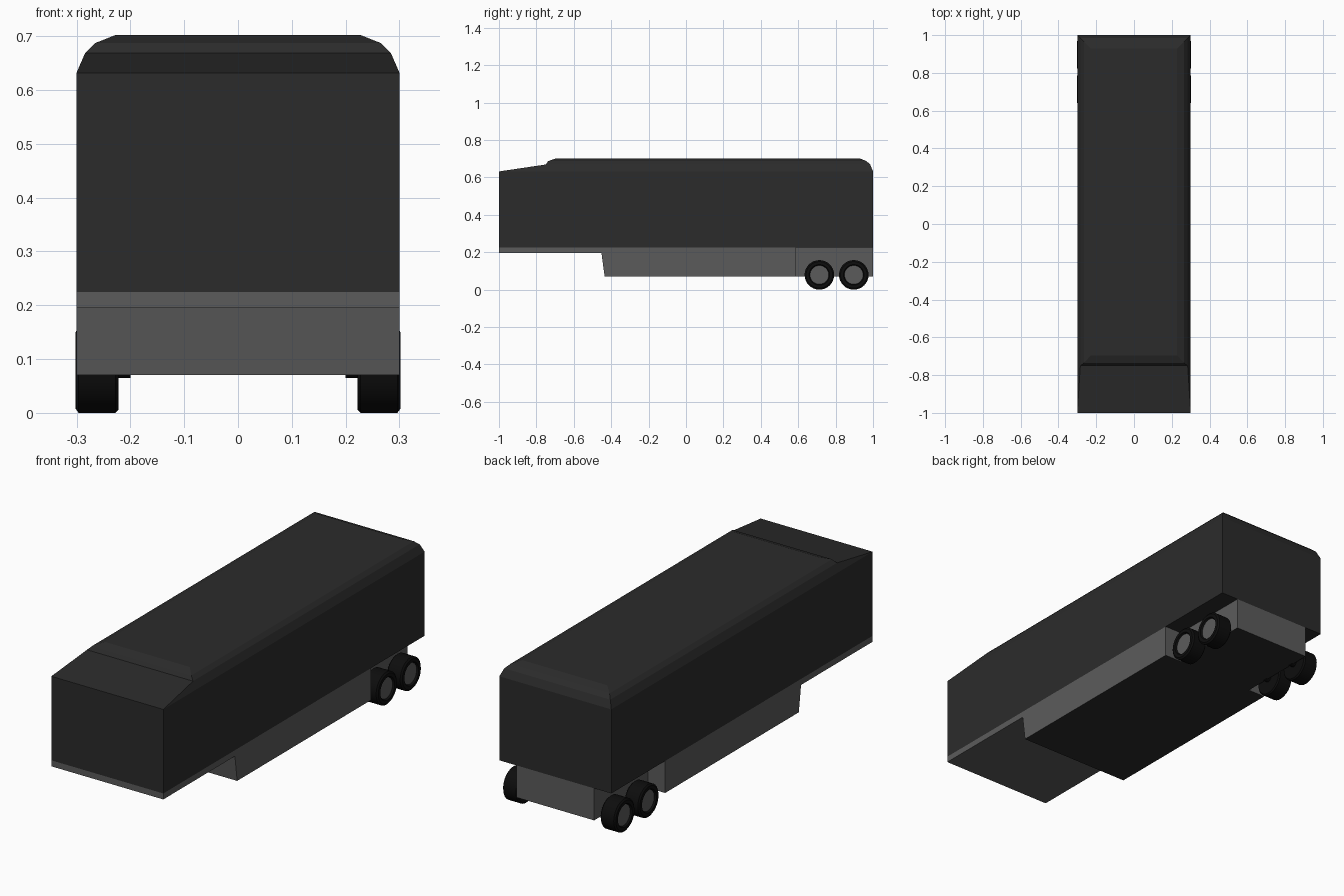
import bpy, bmesh, math

if "Cube" in bpy.data.objects:
    bpy.data.objects.remove(bpy.data.objects["Cube"])


def material(name, v):
    m = bpy.data.materials.new(name)
    m.diffuse_color = (v, v, v, 1)
    m.use_nodes = True
    m.node_tree.nodes["Principled BSDF"].inputs["Base Color"].default_value = m.diffuse_color
    return m


DARK = material("dark_panel", 0.024)
GREY = material("grey_metal", 0.105)
TYRE = material("tyre_rubber", 0.004)


def finish(name, bm, *mats):
    bmesh.ops.recalc_face_normals(bm, faces=bm.faces)
    me = bpy.data.meshes.new(name)
    bm.to_mesh(me)
    bm.free()
    for m in mats:
        me.materials.append(m)
    ob = bpy.data.objects.new(name, me)
    bpy.context.collection.objects.link(ob)
    return ob


def loft(name, rings, *mats):
    """Closed solid skinned through equal-length rings of points."""
    bm = bmesh.new()
    rows = [[bm.verts.new(p) for p in ring] for ring in rings]
    n = len(rows[0])
    for a, b in zip(rows, rows[1:]):
        for i in range(n):
            j = (i + 1) % n
            bm.faces.new((a[i], a[j], b[j], b[i]))
    bm.faces.new(rows[0])
    bm.faces.new(rows[-1])
    return finish(name, bm, *mats)


def rect(x, y0, y1, z):
    return [(-x, y0, z), (x, y0, z), (x, y1, z), (-x, y1, z)]


# trailer body: stacked rectangles give the walls, sloped nose and rounded roof
loft("trailer_body", [
    rect(0.30, -1.0, 1.0, 0.225),
    rect(0.30, -1.0, 1.0, 0.632),
    rect(0.284, -0.75, 0.985, 0.669),
    rect(0.266, -0.737, 0.965, 0.687),
    rect(0.228, -0.695, 0.928, 0.702)], DARK)

# side skirt with raised front floor and dark belly
profile = [(-1, 0.225), (-1, 0.196), (-0.452, 0.196), (-0.435, 0.07),
           (0.588, 0.07), (0.588, 0.225)]
skirt = loft("skirt", [[(x, y, z) for y, z in profile] for x in (-0.3, 0.3)], GREY, DARK)

# narrower rear chassis between the wheels
chassis = loft("rear_chassis", [rect(0.208, 0.588, 1.0, z) for z in (0.07, 0.225)], GREY, DARK)
for ob in (skirt, chassis):
    for f in ob.data.polygons:
        if f.normal.z < -0.9 and f.center.z < 0.1:
            f.material_index = 1


def lathe(name, profile, side, y, z, mat, n=32):
    """Solid of revolution about x from (x, radius) pairs."""
    rings = [[(side * x, y + r * math.cos(2 * math.pi * i / n),
               z + r * math.sin(2 * math.pi * i / n)) for i in range(n)]
             for x, r in profile]
    ob = loft(name, rings, mat)
    bpy.context.view_layer.objects.active = ob
    ob.select_set(True)
    bpy.ops.object.shade_smooth_by_angle(angle=math.radians(30))
    ob.select_set(False)


# tandem wheels: tyre with a slightly recessed hub, stub axle to the chassis
tyre = [(0.290, 0.05), (0.302, 0.055), (0.302, 0.071), (0.296, 0.079),
        (0.228, 0.079), (0.222, 0.073), (0.222, 0.05)]
for side, label in ((1, "right"), (-1, "left")):
    for k, y in enumerate((0.713, 0.897)):
        tag = f"{label}_{k + 1}"
        lathe(f"tyre_{tag}", tyre, side, y, 0.079, TYRE)
        lathe(f"hub_{tag}", [(0.285, 0.05), (0.294, 0.05)], side, y, 0.079, GREY)
        lathe(f"axle_{tag}", [(0.2, 0.02), (0.225, 0.02)], side, y, 0.085, TYRE, 12)
